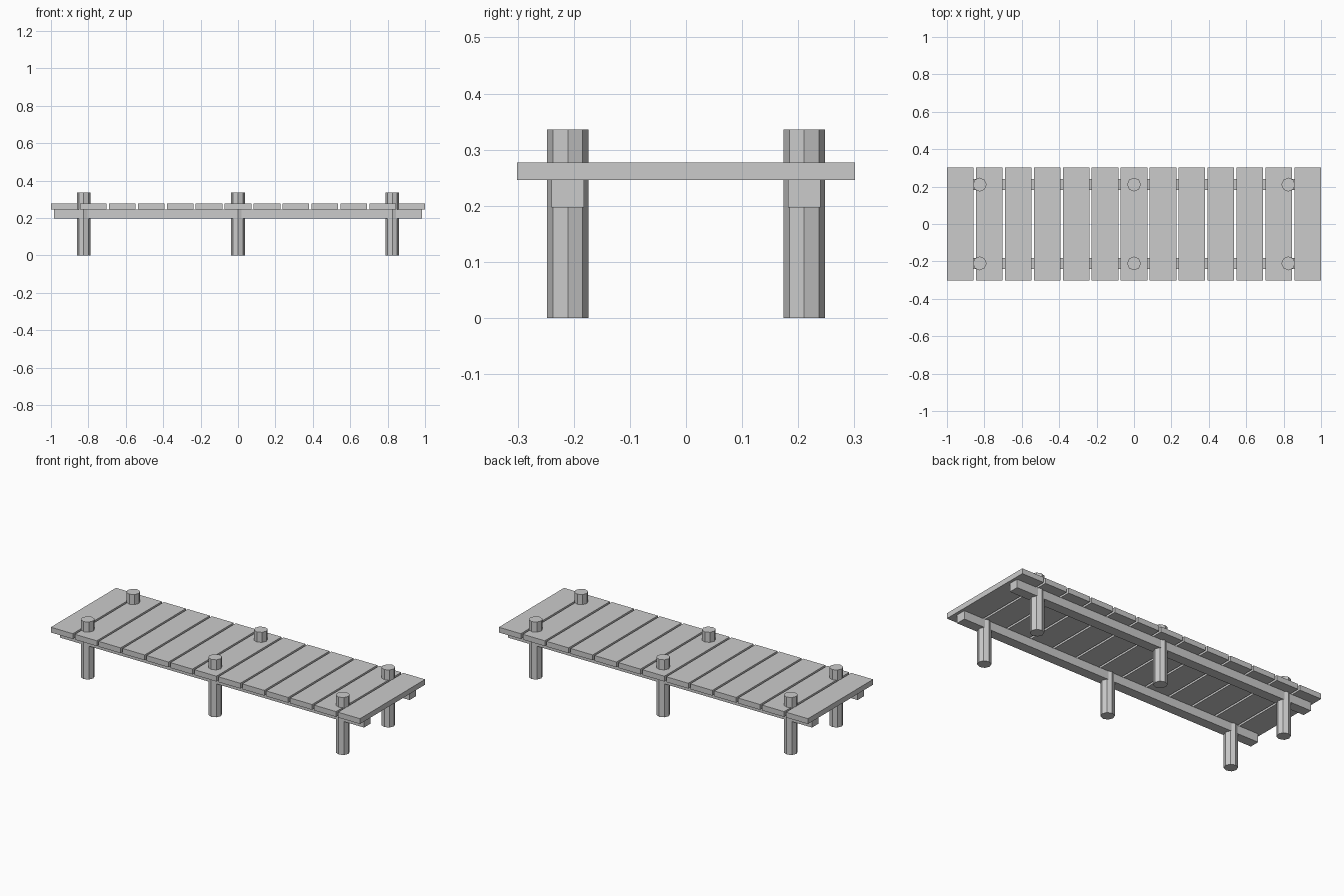
import bpy
import math

cube = bpy.data.objects.get("Cube")
if cube:
    bpy.data.objects.remove(cube, do_unlink=True)

GREY = (0.6, 0.6, 0.6, 1.0)
wood = bpy.data.materials.new("grey wood")
wood.use_nodes = True
wood.diffuse_color = GREY
wood.node_tree.nodes["Principled BSDF"].inputs["Base Color"].default_value = GREY


def finish(name):
    obj = bpy.context.object
    obj.name = name
    obj.data.materials.append(wood)


def box(name, centre, size):
    bpy.ops.mesh.primitive_cube_add(size=1, location=centre)
    bpy.context.object.scale = size
    bpy.ops.object.transform_apply(location=False, rotation=False, scale=True)
    finish(name)


BEAM_BOTTOM, DECK_BOTTOM, DECK_TOP, POST_TOP = 0.197, 0.246, 0.277, 0.336
SIDE_Y = 0.2105

# Deck planks, evenly spaced along the length
COUNT, GAP = 13, 0.0125
width = (2 - GAP * (COUNT - 1)) / COUNT
for i in range(COUNT):
    x = -1 + width / 2 + i * (width + GAP)
    box(f"plank_{i + 1}", (x, 0, (DECK_BOTTOM + DECK_TOP) / 2),
        (width, 0.602, DECK_TOP - DECK_BOTTOM))

# Long support beams and eight-sided posts on both sides
for side, y in (("front", -SIDE_Y), ("back", SIDE_Y)):
    box(f"{side}_beam", (0, y, (BEAM_BOTTOM + DECK_BOTTOM) / 2),
        (1.966, 0.058, DECK_BOTTOM - BEAM_BOTTOM))
    for place, x in (("right", -0.825), ("middle", 0), ("left", 0.825)):
        bpy.ops.mesh.primitive_cylinder_add(
            vertices=8, radius=0.037, depth=POST_TOP, location=(x, y, POST_TOP / 2))
        finish(f"{side}_{place}_post")
